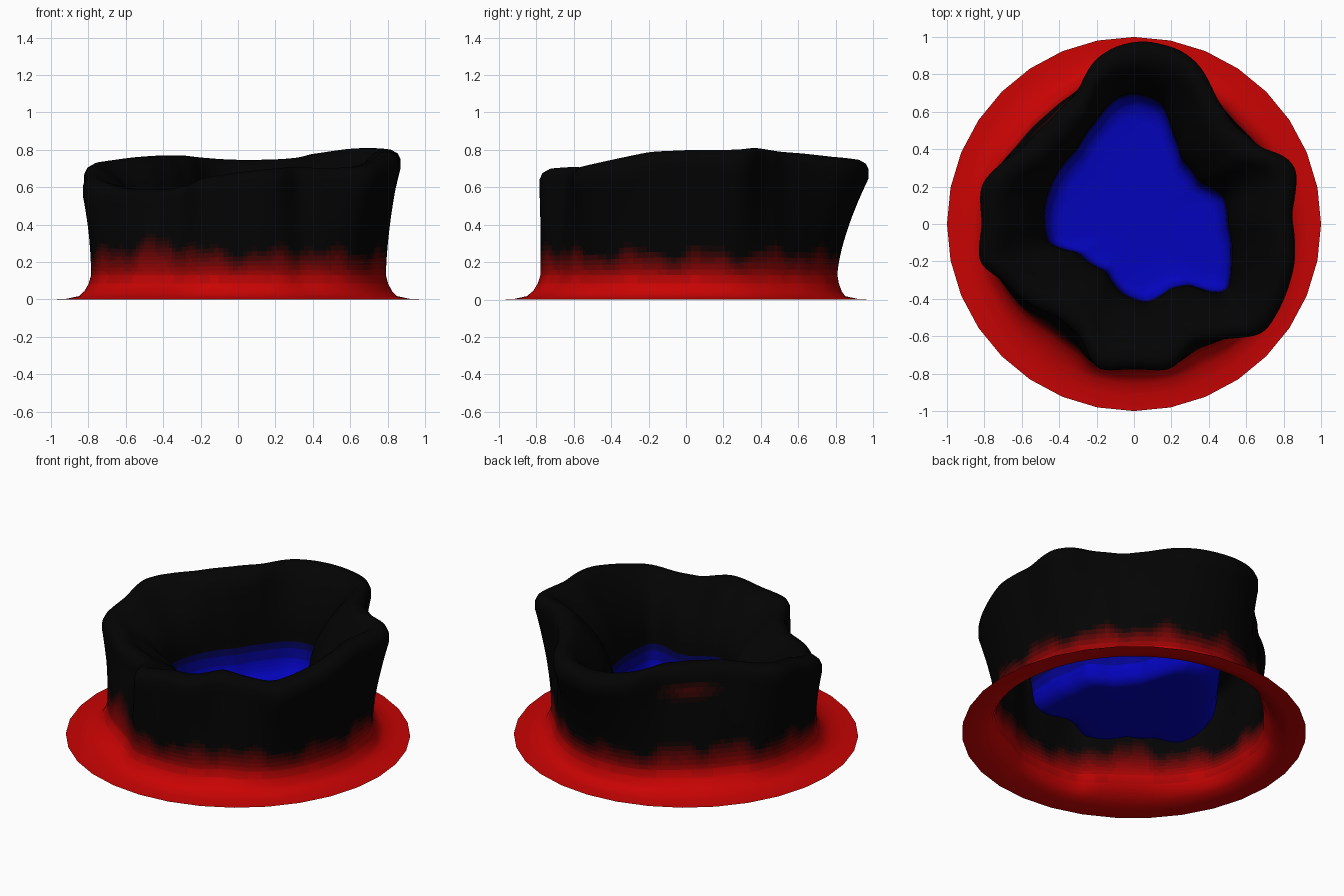
import bpy, bmesh, math

if "Cube" in bpy.data.objects:
    bpy.data.objects.remove(bpy.data.objects["Cube"])

SEG = 192

# Rim outline seen from above, with crest height (x, y, z)
RIM = [(.84, .05, .8), (.87, .3, .8), (.8, .37, .81), (.68, .4, .81), (.53, .53, .79),
       (.44, .67, .78), (.35, .85, .76), (.25, .93, .75), (.05, .98, .745), (-.1, .95, .75),
       (-.22, .87, .76), (-.3, .7, .77), (-.45, .55, .77), (-.6, .4, .76), (-.82, .21, .73),
       (-.81, 0, .69), (-.83, -.21, .64), (-.7, -.3, .6), (-.6, -.4, .59), (-.4, -.5, .59),
       (-.28, -.6, .61), (-.2, -.78, .65), (0, -.77, .68), (.2, -.78, .7), (.32, -.63, .71),
       (.5, -.61, .7), (.69, -.59, .71), (.78, -.45, .74), (.86, -.2, .79)]
# Outline of the blue pool
POOL = [(.48, .15), (.5, 0), (.52, -.2), (.5, -.36), (.42, -.37), (.3, -.32), (.2, -.34),
        (.07, -.42), (-.05, -.38), (-.15, -.25), (-.3, -.15), (-.46, -.1), (-.48, .05),
        (-.42, .25), (-.3, .4), (-.2, .55), (-.1, .67), (0, .7), (.15, .65), (.2, .5),
        (.25, .35), (.35, .22)]


def resample(points):
    """Resample an outline at even angles -> lists of radius and height."""
    pts = sorted((math.atan2(p[1], p[0]) % math.tau, math.hypot(p[0], p[1]),
                  p[2] if len(p) > 2 else 0) for p in points)
    pts = ([(pts[-1][0] - math.tau, *pts[-1][1:])] + pts
           + [(pts[0][0] + math.tau, *pts[0][1:])])
    out = []
    for i in range(SEG):
        a = math.tau * i / SEG
        k = next(k for k in range(len(pts) - 1) if pts[k][0] <= a <= pts[k + 1][0])
        p, q = pts[k], pts[k + 1]
        t = (a - p[0]) / (q[0] - p[0])
        out.append((p[1] + (q[1] - p[1]) * t, p[2] + (q[2] - p[2]) * t))
    # light smoothing of the corners
    for _ in range(3):
        out = [tuple((out[i - 1][c] + 2 * out[i][c] + out[(i + 1) % SEG][c]) / 4
                     for c in (0, 1)) for i in range(SEG)]
    return [o[0] for o in out], [o[1] for o in out]


rim_r, rim_z = resample(RIM)
pool_r, _ = resample(POOL)
WALL_ROWS = 18


def mix(a, b, t):
    return a + (b - a) * t


def column(i):
    """Cross-section at one angle, from the skirt edge over the rim to the floor."""
    R, H, P = rim_r[i], rim_z[i], pool_r[i]
    base = .78 + (.15 if R > .78 else .45) * (R - .78)
    sector = math.tau / 32
    a = (math.tau * i / SEG) % sector - sector / 2
    edge = math.cos(sector / 2) / math.cos(a)
    # skirt
    prof = [(edge, 0), (.92, .003), (.85, .018), (mix(base, .85, .55), .045),
            (mix(base, .85, .2), .085)]
    # wall
    for k in range(WALL_ROWS + 1):
        t = k / WALL_ROWS
        prof.append((mix(base, R, t ** 1.5), mix(.13, H - .1, t)))
    # broad rounded rim
    prof += [(R, H - .05), (R - .015, H - .02), (R - .05, H), (R - .1, H - .003),
             (R - .15, H - .045)]
    # inner wall: sloping shelf that turns steep above the pool
    top = R - .15
    for t in (.12, .25, .4, .55, .7, .85, 1):
        prof.append((mix(top, P, 1 - (1 - t) ** 2.2), mix(H - .045, .32, t)))
    # pool wall and floor
    prof += [(P * .99, .28), (P * .98, .22), (P * .96, .16), (P * .9, .12), (P * .8, .11),
             (P * .35, .11)]
    return prof


def material(name, rgb):
    m = bpy.data.materials.new(name)
    m.diffuse_color = (*rgb, 1)
    m.use_nodes = True
    m.node_tree.nodes["Principled BSDF"].inputs["Base Color"].default_value = m.diffuse_color
    return m


# Colour ramps: red -> black -> blue
STEPS = 14
RED, BLACK, BLUE = (.58, .001, .001), (.001, .001, .001), (.001, .001, .5)
ramp = [material(f"red_{k}", [mix(b, a, (1 - k / STEPS) ** 1.8) for a, b in zip(RED, BLACK)])
        for k in range(STEPS)]
ramp.append(material("black", BLACK))
ramp += [material(f"blue_{k}", [mix(b, a, (k / 3) ** 1.5) for a, b in zip(BLUE, BLACK)])
         for k in (1, 2, 3)]

# Build the single-sheet crater surface
bm = bmesh.new()
cols = []
for i in range(SEG):
    a = math.tau * i / SEG
    cols.append([bm.verts.new((r * math.cos(a), r * math.sin(a), z)) for r, z in column(i)])
n = len(cols[0])
WALL_END, POOL_START = 5 + WALL_ROWS, n - 7
for i in range(SEG):
    c, d = cols[i], cols[(i + 1) % SEG]
    ang = math.tau * i / SEG
    reach = (.27 + .4 * max(0, .8 - rim_r[i]) + .03 * math.sin(ang * 13)
             + .015 * math.sin(ang * 29 + 1))
    for j in range(n - 1):
        f = bm.faces.new((c[j], d[j], d[j + 1], c[j + 1]))
        z = (c[j].co.z + c[j + 1].co.z) / 2
        if j < WALL_END:
            shade = min(1, max(0, (z - .085) / (reach - .085)))
            # faint red stain high on the back left wall
            stain = 1 - math.hypot((ang - 2.2) / .3, (z - .62) / .08)
            f.material_index = round(STEPS * min(shade, 1 - .3 * max(0, stain)))
        elif j < POOL_START:
            f.material_index = STEPS
        else:
            f.material_index = STEPS + min(3, j - POOL_START + 1)
f = bm.faces.new([c[-1] for c in cols])
f.material_index = STEPS + 3
for f in bm.faces:
    f.smooth = True

mesh = bpy.data.meshes.new("crater")
bm.to_mesh(mesh)
bm.free()
for m in ramp:
    mesh.materials.append(m)
crater = bpy.data.objects.new("crater", mesh)
bpy.context.collection.objects.link(crater)
